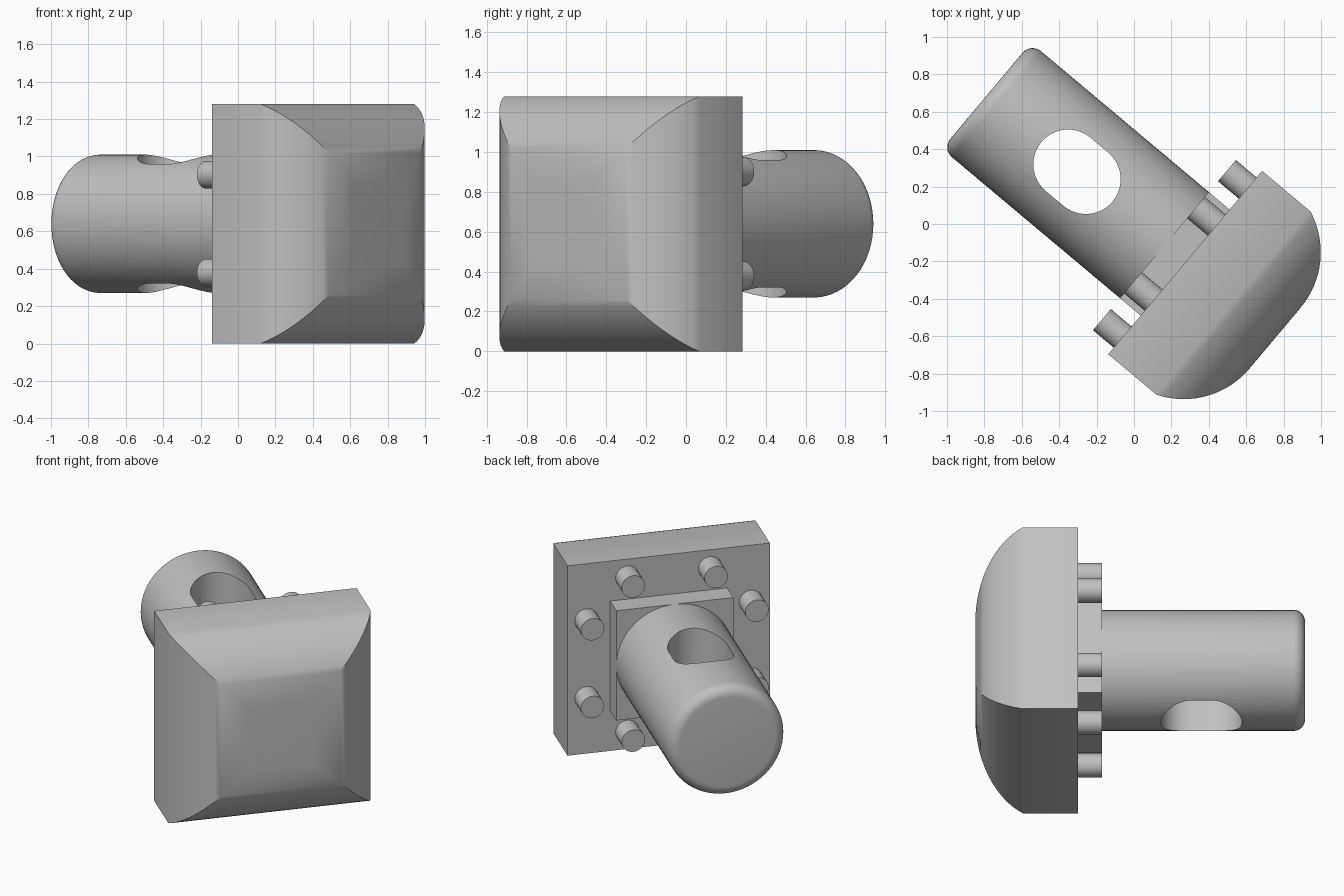
import bpy
import bmesh
from math import sin, cos, pi, radians, sqrt, asin
from mathutils import Matrix

cube = bpy.data.objects.get("Cube")
if cube:
    bpy.data.objects.remove(cube, do_unlink=True)

# Single grey material
grey = bpy.data.materials.new("plain grey")
grey.use_nodes = True
colour = (0.53, 0.53, 0.53, 1)
grey.diffuse_color = colour
grey.node_tree.nodes["Principled BSDF"].inputs["Base Color"].default_value = colour

# The part is modelled along local y, then turned about the vertical
TURN = Matrix.Rotation(radians(50), 4, "Z")
CX, CZ = 0.018, 0.64
BACK = -0.342       # rear plane of the head
STEP = -0.197       # rear plane of the neck and pegs
HALF = 0.64         # half width of the head
RADIUS = 0.37       # shaft radius


def loft(name, rings):
    """Skin a stack of closed rings and cap both ends."""
    bm = bmesh.new()
    rows = [[bm.verts.new(p) for p in ring] for ring in rings]
    n = len(rows[0])
    for a, b in zip(rows, rows[1:]):
        for i in range(n):
            j = (i + 1) % n
            bm.faces.new((a[i], a[j], b[j], b[i]))
    bm.faces.new(rows[0])
    bm.faces.new(rows[-1])
    bmesh.ops.recalc_face_normals(bm, faces=bm.faces)
    bm.transform(TURN)
    mesh = bpy.data.meshes.new(name)
    bm.to_mesh(mesh)
    bm.free()
    mesh.materials.append(grey)
    obj = bpy.data.objects.new(name, mesh)
    bpy.context.collection.objects.link(obj)
    return obj


def square(y, h):
    return [(CX + sx * h, y, CZ + sz * h)
            for sx, sz in ((-1, -1), (1, -1), (1, 1), (-1, 1))]


def circle(y, r, x=0, z=0, n=64):
    return [(CX + x + r * cos(2 * pi * i / n), y, CZ + z + r * sin(2 * pi * i / n))
            for i in range(n)]


def smooth(obj):
    bpy.ops.object.select_all(action="DESELECT")
    obj.select_set(True)
    bpy.context.view_layer.objects.active = obj
    bpy.ops.object.shade_smooth_by_angle(angle=radians(30))


# Head: square block whose front edges roll over in an arc
ARC, ARC_Y = 0.46, -0.51
core = 0.212
start = radians(21.5)
rings = [square(BACK, HALF)]
STEPS = 16
for i in range(STEPS + 1):
    t = start + (pi / 2 - start) * i / STEPS
    rings.append(square(ARC_Y - ARC * sin(t), core + ARC * cos(t)))
smooth(loft("head", rings))

# Neck: square spacer between head and shaft
loft("neck", [square(BACK - 0.01, RADIUS), square(STEP, RADIUS)])

# Shaft: round bar with a filleted end
END, FILLET = 1.045, 0.07
rings = [circle(STEP - 0.01, RADIUS - 0.001), circle(STEP, RADIUS)]
for i in range(9):
    t = pi / 2 * i / 8
    rings.append(circle(END - FILLET + FILLET * sin(t),
                        RADIUS - FILLET + FILLET * cos(t)))
shaft = loft("shaft", rings)

# Slot cut vertically through the shaft
SLOT_Y, SLOT_R, SLOT_D = 0.413, 0.186, 0.062
outline = []
for side in (1, -1):
    for i in range(25):
        t = pi * i / 24
        outline.append((CX + side * SLOT_R * cos(t),
                        SLOT_Y + side * (SLOT_D + SLOT_R * sin(t))))
cutter = loft("slot_cutter", [[(x, y, z) for x, y in outline]
                              for z in (CZ - 0.5, CZ + 0.5)])
cutter.hide_render = True
cut = shaft.modifiers.new("slot", "BOOLEAN")
cut.operation = "DIFFERENCE"
cut.solver = "EXACT"
cut.object = cutter
bpy.ops.object.select_all(action="DESELECT")
shaft.select_set(True)
bpy.context.view_layer.objects.active = shaft
bpy.ops.object.modifier_apply(modifier=cut.name)
bpy.data.objects.remove(cutter, do_unlink=True)
smooth(shaft)

# Pegs: eight studs in a ring on the back of the head
FAR, NEAR = 0.52, 0.262
count = 0
for a, b in ((FAR, NEAR), (NEAR, FAR)):
    for sx in (-1, 1):
        for sz in (-1, 1):
            count += 1
            smooth(loft(f"peg_{count}", [circle(y, 0.074, sx * a, sz * b, 32)
                                         for y in (BACK - 0.01, STEP)]))
